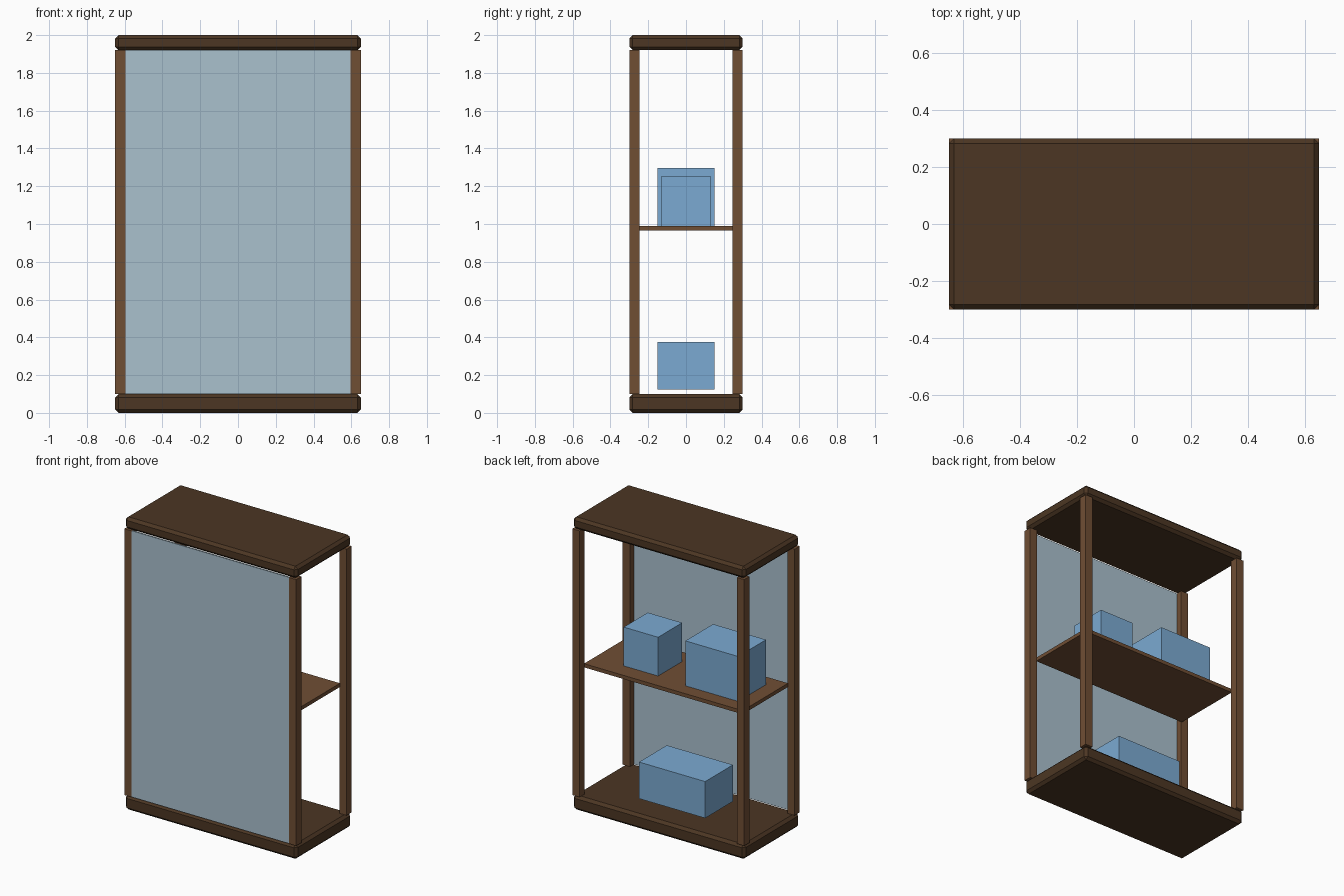
import bpy

default_cube = bpy.data.objects.get("Cube")
if default_cube:
    bpy.data.objects.remove(default_cube, do_unlink=True)


def make_material(name, rgb):
    # 8-bit display colour converted to linear
    linear = [((c / 255 + 0.055) / 1.055) ** 2.4 for c in rgb] + [1.0]
    mat = bpy.data.materials.new(name)
    mat.use_nodes = True
    mat.diffuse_color = linear
    mat.node_tree.nodes["Principled BSDF"].inputs["Base Color"].default_value = linear
    return mat


dark_wood = make_material("dark wood", (76, 54, 35))
brown_wood = make_material("brown wood", (112, 78, 52))
pale_glass = make_material("pale glass", (170, 193, 206))
box_blue = make_material("box blue", (123, 170, 210))


def add_block(name, x, y, z, mat, bevel=0):
    """Box between the (min, max) pairs on each axis."""
    spans = (x, y, z)
    bpy.ops.mesh.primitive_cube_add(size=1, location=[(a + b) / 2 for a, b in spans])
    obj = bpy.context.object
    obj.name = name
    obj.scale = [b - a for a, b in spans]
    bpy.ops.object.transform_apply(location=False, rotation=False, scale=True)
    obj.data.materials.append(mat)
    if bevel:
        mod = obj.modifiers.new("chamfer", 'BEVEL')
        mod.width = bevel
        mod.segments = 1
    return obj


W, D, POST = 0.65, 0.30, 0.055
BASE_TOP, ROOF_BOTTOM = 0.10, 1.92

# Chamfered base and top
add_block("base", (-W, W), (-D, D), (0, BASE_TOP), dark_wood, 0.018)
add_block("top_panel", (-W, W), (-D, D), (ROOF_BOTTOM, 2.0), dark_wood, 0.018)

# Four corner posts
for side, sx in (("left", 1), ("right", -1)):
    for end, sy in (("front", -1), ("back", 1)):
        xs = sorted((sx * W, sx * (W - POST)))
        ys = sorted((sy * D, sy * (D - POST)))
        add_block(f"{end}_{side}_post", xs, ys, (BASE_TOP, ROOF_BOTTOM), brown_wood)

# Front pane and middle shelf
add_block("front_pane", (POST - W, W - POST), (-0.298, -0.288),
          (BASE_TOP, ROOF_BOTTOM), pale_glass)
add_block("shelf", (-0.6, 0.6), (POST - D, D - POST), (0.965, 0.99), brown_wood)

# Stored boxes
add_block("large_shelf_box", (-0.5, -0.1), (-0.15, 0.15), (0.99, 1.297), box_blue)
add_block("small_shelf_box", (0.12, 0.38), (-0.13, 0.13), (0.99, 1.255), box_blue)
add_block("lower_box", (-0.25, 0.25), (-0.15, 0.15), (0.125, 0.375), box_blue)
